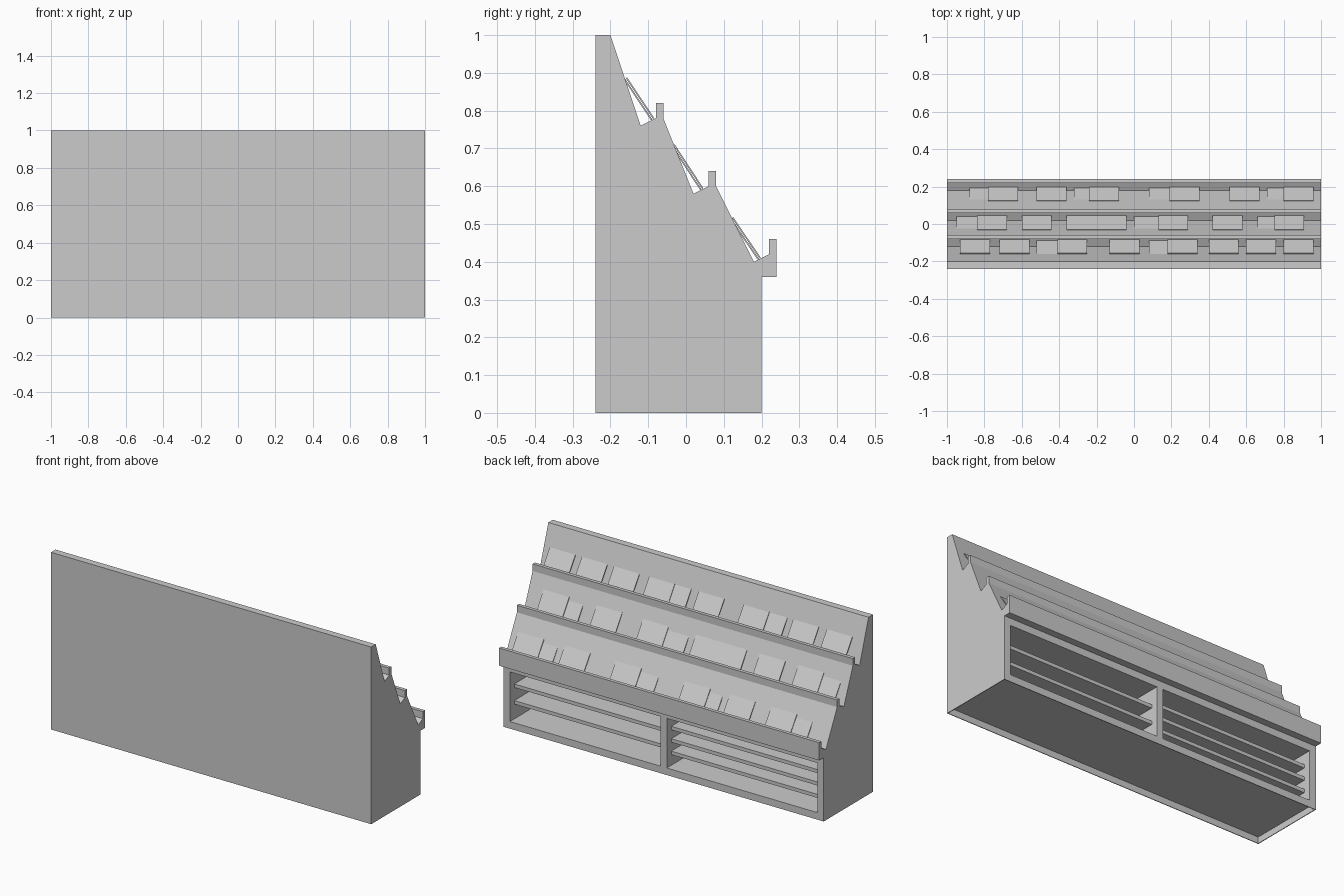
import bpy, bmesh, math
from mathutils import Vector

cube = bpy.data.objects.get("Cube")
if cube:
    bpy.data.objects.remove(cube, do_unlink=True)

grey = bpy.data.materials.new("plain_grey")
grey.use_nodes = True
grey.diffuse_color = (0.6, 0.6, 0.6, 1)
grey.node_tree.nodes["Principled BSDF"].inputs["Base Color"].default_value = (0.6, 0.6, 0.6, 1)


def make_object(name, bm):
    bmesh.ops.recalc_face_normals(bm, faces=bm.faces)
    mesh = bpy.data.meshes.new(name)
    bm.to_mesh(mesh)
    bm.free()
    mesh.materials.append(grey)
    obj = bpy.data.objects.new(name, mesh)
    bpy.context.collection.objects.link(obj)
    return obj


def extrude_profile(name, profile, x0, x1):
    """Extrude a (y, z) outline along x."""
    bm = bmesh.new()
    face = bm.faces.new([bm.verts.new((x0, y, z)) for y, z in profile])
    new = bmesh.ops.extrude_face_region(bm, geom=[face])["geom"]
    verts = [v for v in new if isinstance(v, bmesh.types.BMVert)]
    bmesh.ops.translate(bm, verts=verts, vec=(x1 - x0, 0, 0))
    return make_object(name, bm)


def box(name, x0, x1, y0, y1, z0, z1):
    return extrude_profile(name, [(y0, z0), (y1, z0), (y1, z1), (y0, z1)], x0, x1)


def carve(target, cutter):
    mod = target.modifiers.new("cut_" + cutter.name, "BOOLEAN")
    mod.operation = "DIFFERENCE"
    mod.solver = "EXACT"
    mod.object = cutter
    cutter.hide_render = True
    cutter.hide_viewport = True
    cutter.display_type = "WIRE"


# Stepped cabinet body with three lipped display tiers
outline = [(-.24, 0), (.2, 0), (.2, .36), (.24, .36), (.24, .46), (.22, .46),
           (.22, .42), (.18, .4), (.08, .6), (.08, .64), (.06, .64), (.06, .6),
           (.02, .58), (-.06, .78), (-.06, .82), (-.08, .82), (-.08, .78),
           (-.12, .76), (-.2, 1), (-.24, 1)]
body = extrude_profile("cabinet_body", outline, -1, 1)

# Two storage bays and the hollow under the floor
for side, x0, x1 in (("right", -.96, -.02), ("left", .02, .96)):
    carve(body, box(side + "_bay_cutter", x0, x1, -.2, .3, .04, .32))
carve(body, box("plinth_cutter", -.996, .996, -.236, .196, -.1, .036))

# Recessed shelves: two in the left bay, three in the right
for side, x0, x1, count in (("right", -.96, -.02, 3), ("left", .02, .96, 2)):
    for i in range(count):
        z = .04 + .28 * (i + 1) / (count + 1)
        box(f"{side}_shelf_{i + 1}", x0, x1, -.2, .16, z - .01, z + .01)

# Thin cards leaning on each tier: bottom edge, top edge, card centres in x
tiers = {
    "lower": ((.198, .411), (.125, .518),
              (-.8, -.7, -.44, -.24, -.16, .16, .27, .59, .79, .88)),
    "middle": ((.046, .595), (-.03, .711),
               (-.87, -.76, -.52, -.28, -.12, .08, .21, .5, .74, .83)),
    "upper": ((-.084, .78), (-.156, .888),
              (-.85, -.64, -.44, -.33, -.05, .16, .26, .48, .68, .88)),
}
for tier, (low, high, centres) in tiers.items():
    a, b = Vector(low), Vector(high)
    along = (b - a).normalized()
    back = Vector((along.y, -along.x)) * -.004
    for i, x in enumerate(centres):
        # A card overlapped by its neighbour sits a little further back
        tucked = i + 1 < len(centres) and centres[i + 1] - x < .15
        shift = back * 1.5 if tucked else Vector((0, 0))
        p, q = a + shift, b + shift
        extrude_profile(f"{tier}_card_{i + 1}", [p, q, q + back, p + back], x - .08, x + .08)
